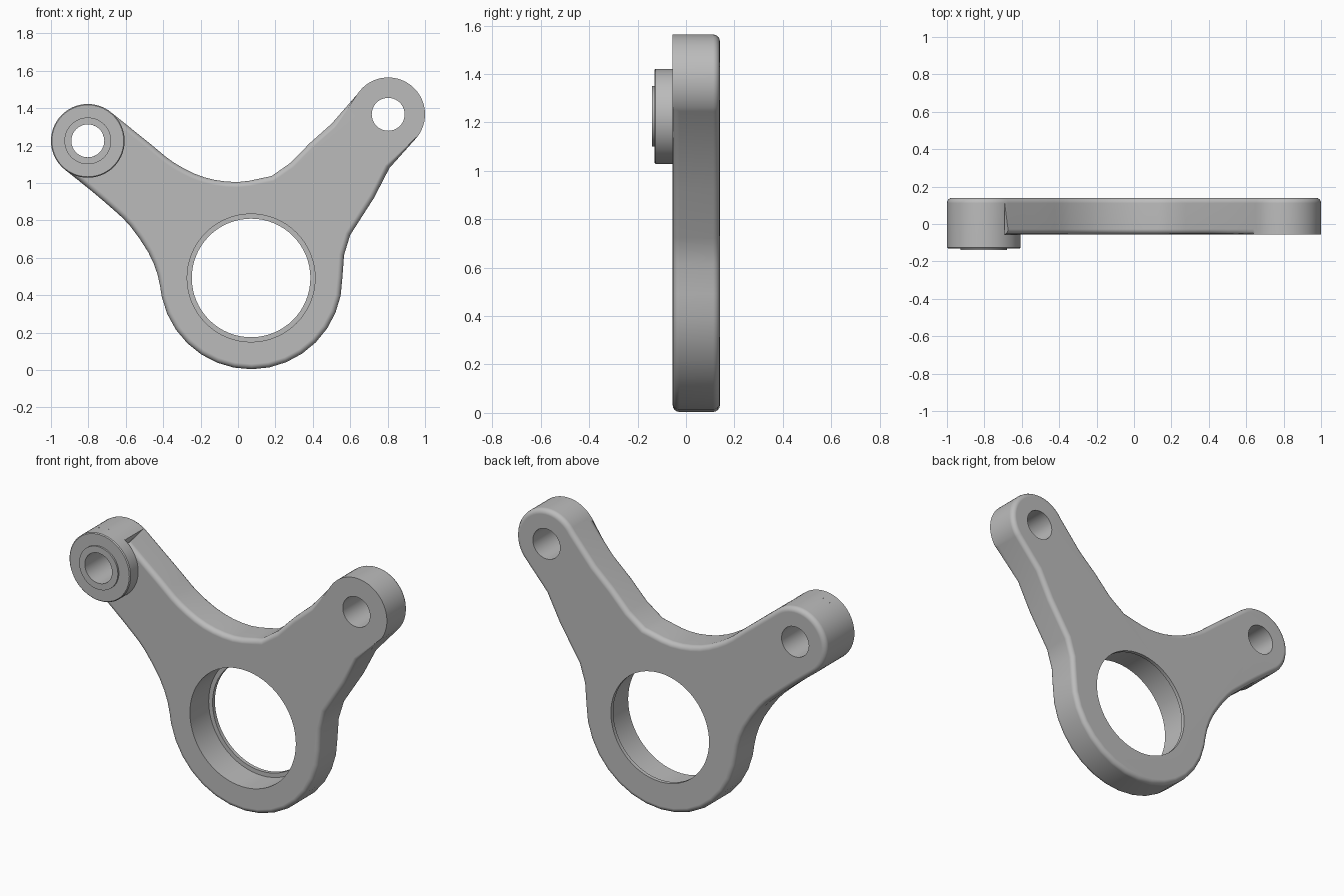
import bpy, bmesh
from math import sin, cos, pi, radians
from mathutils import Vector

cube = bpy.data.objects.get("Cube")
if cube:
    bpy.data.objects.remove(cube)

FRONT, BACK = -0.055, 0.14
BOSS, LOBE, BORE = (-0.803, 1.225), (0.803, 1.367), (0.07, 0.492)
END_R, PIN_R = 0.197, 0.088

steel = bpy.data.materials.new("grey metal")
steel.use_nodes = True
GREY = (0.5, 0.5, 0.5, 1)
steel.diffuse_color = GREY
bsdf = steel.node_tree.nodes["Principled BSDF"]
bsdf.inputs["Base Color"].default_value = GREY


def finish(name, bm):
    bmesh.ops.recalc_face_normals(bm, faces=bm.faces[:])
    mesh = bpy.data.meshes.new(name)
    bm.to_mesh(mesh)
    bm.free()
    mesh.materials.append(steel)
    obj = bpy.data.objects.new(name, mesh)
    bpy.context.collection.objects.link(obj)
    return obj


def activate(obj):
    bpy.ops.object.select_all(action="DESELECT")
    obj.select_set(True)
    bpy.context.view_layer.objects.active = obj


def arc(centre, r, start, end, n):
    angles = [radians(start + (end - start) * i / n) for i in range(n + 1)]
    return [(centre[0] + r * cos(a), centre[1] + r * sin(a)) for a in angles]


def curve(points, steps):
    """Smooth path through the points, without the two end points."""
    p = [Vector(q) for q in points]
    p = [2 * p[0] - p[1]] + p + [2 * p[-1] - p[-2]]
    out = []
    for a, b, c, d in zip(p, p[1:], p[2:], p[3:]):
        for i in range(steps):
            t = i / steps
            out.append(tuple(0.5 * (2 * b + (c - a) * t + (2 * a - 5 * b + 4 * c - d) * t**2
                                    + (3 * b - a - 3 * c + d) * t**3)))
    return out[1:]


def lathe(name, centre, profile, n, capped=False):
    """Turn a (radius, y) profile about an axis along y."""
    bm = bmesh.new()
    rings = [[bm.verts.new((centre[0] + r * cos(2 * pi * i / n), y,
                            centre[1] + r * sin(2 * pi * i / n))) for i in range(n)]
             for r, y in profile]
    for a, b in zip(rings, rings[1:]):
        for i in range(n):
            j = (i + 1) % n
            bm.faces.new((a[i], a[j], b[j], b[i]))
    if capped:
        bm.faces.new(rings[0])
        bm.faces.new(rings[-1])
    return finish(name, bm)


# Plate outline, clockwise from the boss end
boss_arc = arc(BOSS, END_R, 231, 49, 28)
lobe_arc = arc(LOBE, END_R, 147, -38, 28)
bottom_arc = arc(BORE, 0.488, 0, -168, 15)
top_edge = curve([boss_arc[-1], (-0.47, 1.21), (-0.34, 1.107), (-0.18, 1.03),
                  (0, 1.005), (0.18, 1.037)], 3)
top_edge += [(0.18, 1.037), (0.28, 1.107), (0.385, 1.214), (0.5, 1.316)]
right_edge = [(0.81, 1.08), (0.727, 0.92), (0.6, 0.722), (0.567, 0.615)]
left_edge = curve([bottom_arc[-1], (-0.43, 0.51), (-0.48, 0.63), (-0.577, 0.77),
                   (-0.658, 0.85), (-0.79, 0.963), boss_arc[0]], 2)
outline = boss_arc + top_edge + lobe_arc + right_edge + bottom_arc + left_edge

bm = bmesh.new()
face = bm.faces.new([bm.verts.new((x, FRONT, z)) for x, z in outline])
back = bmesh.ops.extrude_face_region(bm, geom=[face], use_keep_orig=True)
back_verts = [v for v in back["geom"] if isinstance(v, bmesh.types.BMVert)]
bmesh.ops.translate(bm, verts=back_verts, vec=(0, BACK - FRONT, 0))


def on_end(v):
    return any(abs((Vector((v.co.x, v.co.z)) - Vector(c)).length - END_R) < 0.001
               for c in (BOSS, LOBE))


# Round the whole back rim, and the front rim away from the two ends
rim = []
for e in bm.edges:
    a, b = e.verts
    if abs(a.co.y - b.co.y) < 0.001:
        if a.co.y > 0 or not (on_end(a) and on_end(b)):
            rim.append(e)
bmesh.ops.bevel(bm, geom=rim, offset=0.028, segments=4, profile=0.5, affect="EDGES",
                clamp_overlap=False)
plate = finish("bracket_plate", bm)

# Pin holes and stepped main bore
cutters = [lathe("pin_cutter", c, [(PIN_R, -0.3), (PIN_R, 0.3)], 40, True)
           for c in (BOSS, LOBE)]
cutters.append(lathe("bore_cutter", BORE, [(0.342, -0.3), (0.342, 0.118),
                                           (0.317, 0.118), (0.317, 0.3)], 64, True))
activate(plate)
for cutter in cutters:
    mod = plate.modifiers.new("hole", "BOOLEAN")
    mod.operation = "DIFFERENCE"
    mod.solver = "EXACT"
    mod.object = cutter
    bpy.ops.object.modifier_apply(modifier=mod.name)
for cutter in cutters:
    bpy.data.objects.remove(cutter)

# Raised boss with a thin spigot ring
boss = lathe("pin_boss", BOSS, [(END_R, FRONT), (END_R, -0.125), (END_R - 0.005, -0.13),
                                (0.125, -0.13), (0.125, -0.14), (PIN_R, -0.14),
                                (PIN_R, FRONT)], 56)

for obj in (plate, boss):
    activate(obj)
    bpy.ops.object.shade_smooth_by_angle(angle=radians(30))
    weighted = obj.modifiers.new("even shading", "WEIGHTED_NORMAL")
    weighted.keep_sharp = True
